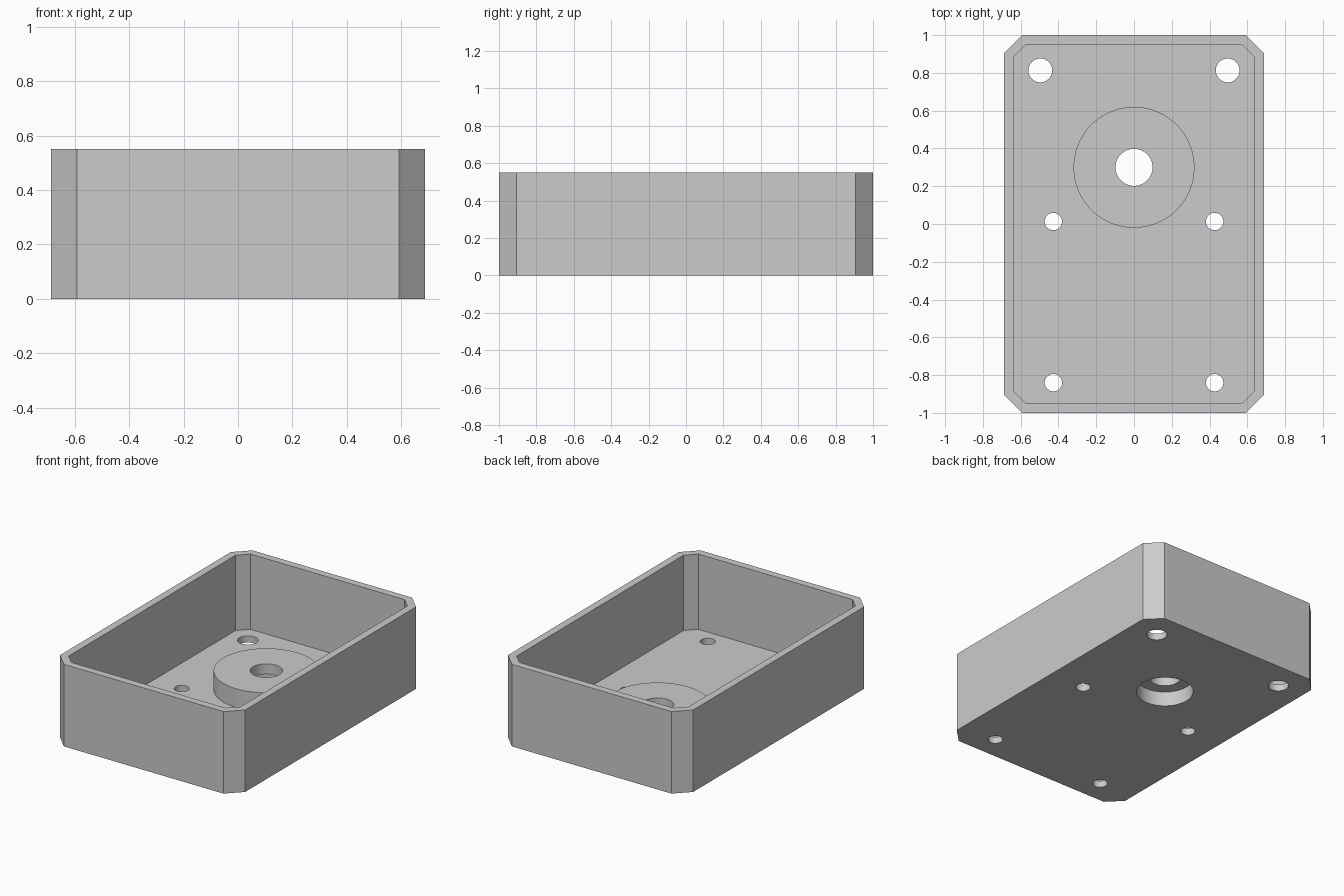
import bpy
import bmesh
import math

cube = bpy.data.objects.get("Cube")
if cube:
    bpy.data.objects.remove(cube, do_unlink=True)

HALF_X, HALF_Y, HEIGHT = 0.687, 1.0, 0.55
CHAMFER, WALL, FLOOR = 0.095, 0.05, 0.045
BOSS_Y, BOSS_TOP = 0.3, 0.17

grey = bpy.data.materials.new("light grey")
grey.use_nodes = True
colour = (0.6, 0.6, 0.6, 1)
grey.diffuse_color = colour
grey.node_tree.nodes["Principled BSDF"].inputs["Base Color"].default_value = colour


def prism(name, outline, z0, z1):
    """Extrude a closed outline from z0 to z1."""
    bm = bmesh.new()
    base = bm.faces.new([bm.verts.new((x, y, z0)) for x, y in outline])
    top = bmesh.ops.extrude_face_region(bm, geom=[base])["geom"]
    bmesh.ops.translate(bm, vec=(0, 0, z1 - z0),
                        verts=[v for v in top if isinstance(v, bmesh.types.BMVert)])
    bmesh.ops.recalc_face_normals(bm, faces=bm.faces)
    mesh = bpy.data.meshes.new(name)
    bm.to_mesh(mesh)
    bm.free()
    mesh.materials.append(grey)
    obj = bpy.data.objects.new(name, mesh)
    bpy.context.collection.objects.link(obj)
    return obj


def octagon(hx, hy, c):
    """Rectangle with chamfered corners."""
    return [(hx, c - hy), (hx, hy - c), (hx - c, hy), (c - hx, hy),
            (-hx, hy - c), (-hx, c - hy), (c - hx, -hy), (hx - c, -hy)]


def circle(x, y, r, n=64):
    return [(x + r * math.cos(math.tau * i / n), y + r * math.sin(math.tau * i / n))
            for i in range(n)]


def combine(target, tool, operation):
    """Apply a boolean and discard the tool."""
    tool.hide_render = True
    mod = target.modifiers.new("boolean", "BOOLEAN")
    mod.operation, mod.solver, mod.object = operation, "EXACT", tool
    bpy.ops.object.select_all(action="DESELECT")
    target.select_set(True)
    bpy.context.view_layer.objects.active = target
    bpy.ops.object.modifier_apply(modifier=mod.name)
    bpy.data.objects.remove(tool, do_unlink=True)


# Open tray with an even wall thickness
tray = prism("housing_tray", octagon(HALF_X, HALF_Y, CHAMFER), 0, HEIGHT)
inner_chamfer = CHAMFER - WALL * (2 - math.sqrt(2))
pocket = prism("pocket", octagon(HALF_X - WALL, HALF_Y - WALL, inner_chamfer), FLOOR, HEIGHT + 0.1)
combine(tray, pocket, "DIFFERENCE")

# Raised round boss on the floor
boss = prism("boss", circle(0, BOSS_Y, 0.32, 96), FLOOR / 2, BOSS_TOP)
combine(tray, boss, "UNION")

# Shaft hole, with a wider recess from below
combine(tray, prism("recess", circle(0, BOSS_Y, 0.177), -0.1, 0.1), "DIFFERENCE")
combine(tray, prism("shaft_hole", circle(0, BOSS_Y, 0.098), -0.1, 0.3), "DIFFERENCE")

# Mirrored pairs of screw holes
for x, y, r in ((0.496, 0.813, 0.063), (0.427, 0.013, 0.046), (0.427, -0.84, 0.046)):
    for side in (-1, 1):
        combine(tray, prism("screw_hole", circle(side * x, y, r, 48), -0.1, 0.3), "DIFFERENCE")

bpy.ops.object.shade_smooth_by_angle(angle=math.radians(30))
